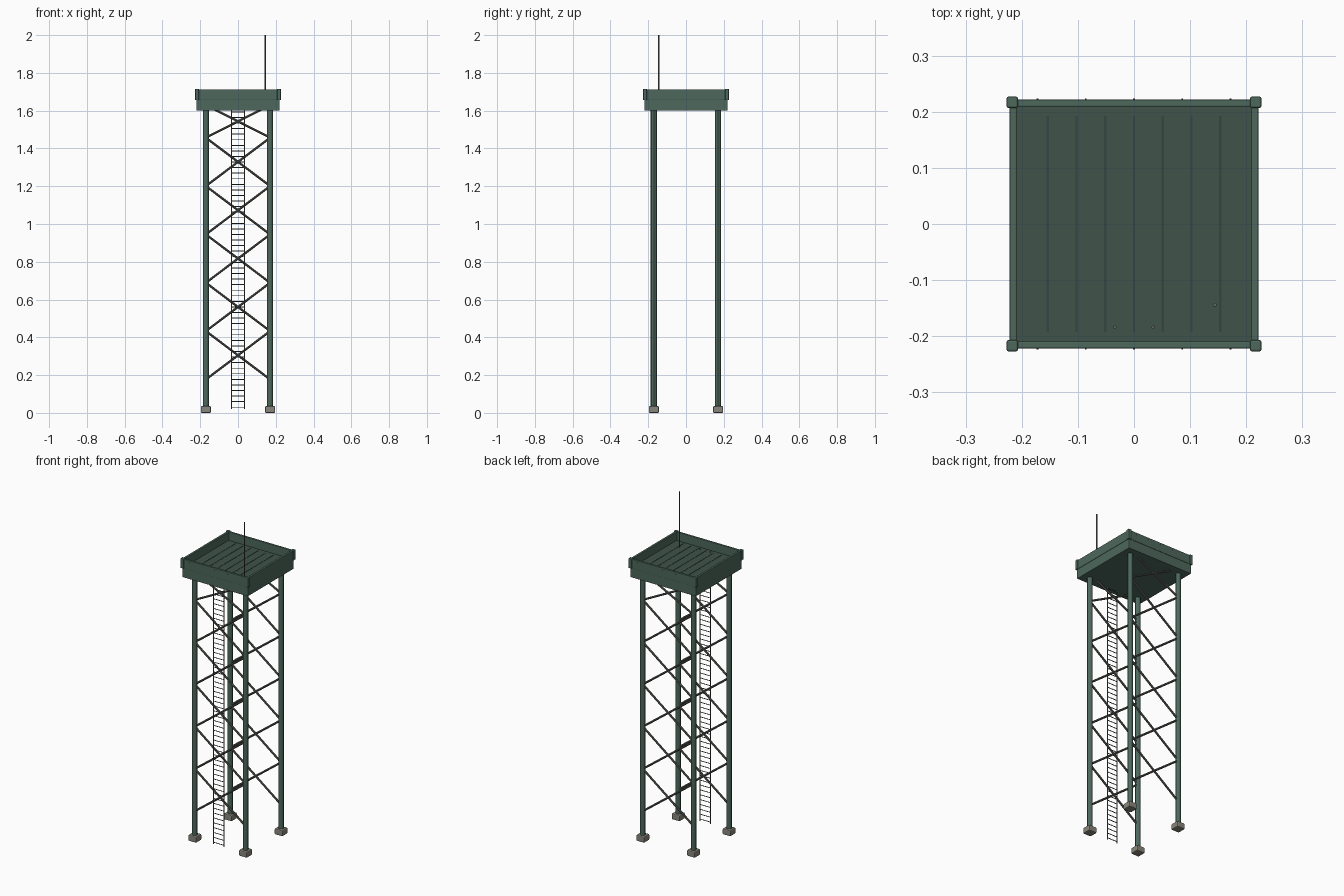
import bpy
from mathutils import Vector

if "Cube" in bpy.data.objects:
    bpy.data.objects.remove(bpy.data.objects["Cube"])


def material(name, rgb):
    m = bpy.data.materials.new(name)
    m.diffuse_color = (*rgb, 1)
    m.use_nodes = True
    m.node_tree.nodes["Principled BSDF"].inputs["Base Color"].default_value = m.diffuse_color
    return m


GREEN = material("green_paint", (0.075, 0.14, 0.11))
DECK = material("deck_green", (0.05, 0.085, 0.065))
SEAM = material("seam_dark", (0.035, 0.06, 0.055))
CONCRETE = material("concrete", (0.25, 0.24, 0.20))
STEEL = material("steel", (0.13, 0.14, 0.12))


def box(name, center, size, mat, bevel=0.0):
    bpy.ops.mesh.primitive_cube_add(size=1, location=center)
    o = bpy.context.object
    o.name = name
    o.scale = size
    bpy.ops.object.transform_apply(location=False, rotation=False, scale=True)
    o.data.materials.append(mat)
    if bevel:
        b = o.modifiers.new("bevel", 'BEVEL')
        b.width = bevel
        b.segments = 2
    return o


def rod(name, a, b, radius, mat, sides=8):
    a, b = Vector(a), Vector(b)
    d = b - a
    bpy.ops.mesh.primitive_cylinder_add(vertices=sides, radius=radius, depth=d.length,
                                        location=(a + b) / 2,
                                        rotation=d.to_track_quat('Z', 'Y').to_euler())
    o = bpy.context.object
    o.name = name
    o.data.materials.append(mat)
    bpy.ops.object.shade_smooth_by_angle()
    return o


LEG = 0.17

# Legs, footings and parapet corner posts
for sx, xn in ((-1, "left"), (1, "right")):
    for sy, yn in ((-1, "front"), (1, "back")):
        tag = f"{yn}_{xn}"
        x, y = sx * LEG, sy * LEG
        box(f"footing_{tag}", (x, y, 0.018), (0.054, 0.054, 0.036), CONCRETE, 0.006)
        rod(f"leg_{tag}", (x, y, 0.02), (x, y, 1.61), 0.0155, GREEN, 12)
        box(f"corner_post_{tag}", (sx * 0.217, sy * 0.217, 1.686), (0.02, 0.02, 0.06), GREEN, 0.003)

# Cross braces on the front and back faces only
levels = [0.177 + 0.256 * i for i in range(6)] + [1.63]
for sy, yn in ((-1, "front"), (1, "back")):
    for i, (z0, z1) in enumerate(zip(levels, levels[1:])):
        for s in (-1, 1):
            rod(f"brace_{yn}_{i}_{'a' if s < 0 else 'b'}", (s * LEG, sy * LEG, z0),
                (-s * LEG, sy * LEG, z1), 0.006, STEEL)

# Deck slab, floor panel and plank seams
box("deck_slab", (0, 0, 1.63), (0.44, 0.44, 0.06), GREEN, 0.003)
box("deck_floor", (0, 0, 1.66), (0.42, 0.42, 0.004), DECK)
for i in range(7):
    box(f"plank_seam_{i}", ((i - 3) * 0.0513, 0, 1.662), (0.004, 0.385, 0.003), SEAM)

# Parapet walls with small rivets on front and back
for s, xn, yn in ((-1, "left", "front"), (1, "right", "back")):
    box(f"parapet_{yn}", (0, s * 0.2155, 1.685), (0.43, 0.013, 0.056), GREEN, 0.002)
    box(f"parapet_{xn}", (s * 0.2155, 0, 1.685), (0.013, 0.43, 0.056), GREEN, 0.002)
    for i in range(5):
        x = (i - 2) * 0.086
        rod(f"rivet_{yn}_{i}", (x, s * 0.218, 1.70), (x, s * 0.224, 1.70), 0.002, STEEL, 6)

# Ladder
for s, xn in ((-1, "left"), (1, "right")):
    rod(f"ladder_rail_{xn}", (s * 0.034, -0.184, 0.02), (s * 0.034, -0.184, 1.67), 0.003, STEEL)
for i in range(55):
    z = 0.03 + 0.0295 * i
    rod(f"ladder_rung_{i}", (-0.034, -0.184, z), (0.034, -0.184, z), 0.0024, STEEL, 6)

# Antenna mast
rod("antenna", (0.144, -0.144, 1.655), (0.144, -0.144, 2.0), 0.0035, STEEL)
